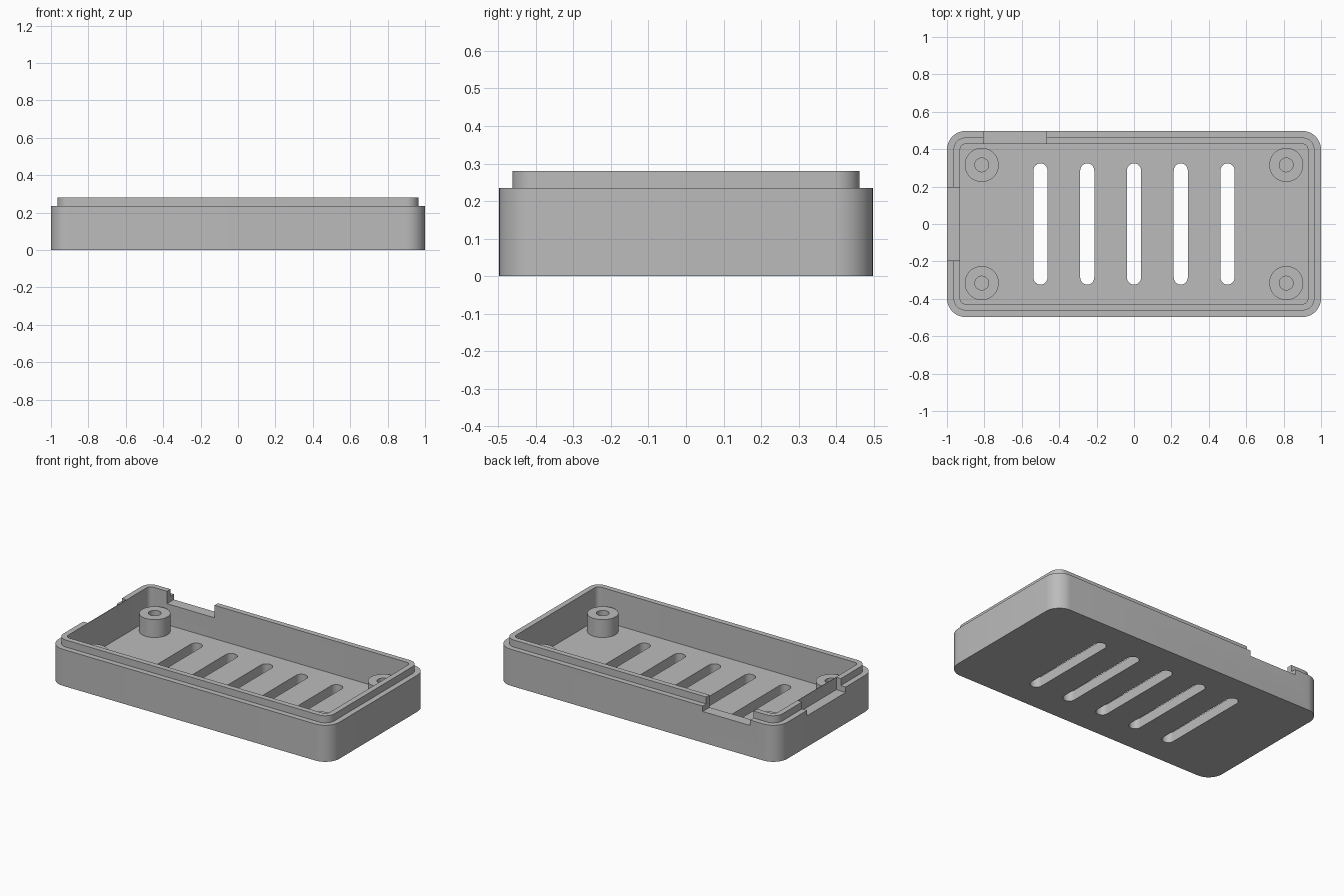
import bpy, bmesh, math

cube = bpy.data.objects.get("Cube")
if cube:
    bpy.data.objects.remove(cube, do_unlink=True)

# Overall sizes
HALF_X, HALF_Y, CORNER = 1.0, 0.4975, 0.1
WALL, LIP = 0.07, 0.035
FLOOR_Z, STEP_Z, TOP_Z = 0.065, 0.235, 0.28
NOTCH_Z = 0.2
POST_Z = 0.18

grey = bpy.data.materials.new("plain grey")
grey.use_nodes = True
colour = (0.5, 0.5, 0.5, 1.0)
grey.diffuse_color = colour
grey.node_tree.nodes["Principled BSDF"].inputs["Base Color"].default_value = colour


def rounded_loop(half_x, half_y, radius, steps=10):
    """Counter-clockwise outline of a rounded rectangle."""
    points = []
    for quarter, (sx, sy) in enumerate([(1, 1), (-1, 1), (-1, -1), (1, -1)]):
        for i in range(steps + 1):
            a = (quarter + i / steps) * math.pi / 2
            points.append((sx * (half_x - radius) + radius * math.cos(a),
                           sy * (half_y - radius) + radius * math.sin(a)))
    return points


def circle_loop(radius, sides=48):
    return [(radius * math.cos(2 * math.pi * i / sides),
             radius * math.sin(2 * math.pi * i / sides)) for i in range(sides)]


def stacked_loops(name, rings, location=(0, 0, 0)):
    """Closed solid skinned through (outline, height) rings, capped at both ends."""
    bm = bmesh.new()
    loops = [[bm.verts.new((x, y, z)) for x, y in outline] for outline, z in rings]
    for low, high in zip(loops, loops[1:]):
        for i in range(len(low)):
            j = (i + 1) % len(low)
            bm.faces.new((low[i], low[j], high[j], high[i]))
    bm.faces.new(list(reversed(loops[0])))
    bm.faces.new(loops[-1])
    bmesh.ops.remove_doubles(bm, verts=bm.verts, dist=0.00001)
    bmesh.ops.recalc_face_normals(bm, faces=bm.faces)
    mesh = bpy.data.meshes.new(name)
    bm.to_mesh(mesh)
    bm.free()
    mesh.materials.append(grey)
    obj = bpy.data.objects.new(name, mesh)
    obj.location = location
    bpy.context.collection.objects.link(obj)
    return obj


def box(name, x0, x1, y0, y1, z0, z1):
    hx, hy = (x1 - x0) / 2, (y1 - y0) / 2
    outline = [(hx, hy), (-hx, hy), (-hx, -hy), (hx, -hy)]
    return stacked_loops(name, [(outline, z0), (outline, z1)],
                         ((x0 + x1) / 2, (y0 + y1) / 2, 0))


def select_only(obj):
    bpy.ops.object.select_all(action='DESELECT')
    obj.select_set(True)
    bpy.context.view_layer.objects.active = obj


def inset_outline(inset):
    return rounded_loop(HALF_X - inset, HALF_Y - inset, CORNER - inset)


# Open tray with a stepped lip
tray = stacked_loops("tray", [
    (inset_outline(0), 0), (inset_outline(0), STEP_Z),
    (inset_outline(LIP), STEP_Z), (inset_outline(LIP), TOP_Z),
    (inset_outline(WALL), TOP_Z), (inset_outline(WALL), FLOOR_Z)])

# Vent slots through the floor
cutters = []
slot = rounded_loop(0.0375, 0.324, 0.0374)
for i in range(5):
    cutters.append(stacked_loops("slot_cutter", [(slot, -0.1), (slot, 0.15)],
                                 ((i - 2) * 0.25, 0, 0)))

# Rear opening, and side recess that leaves a thin inner skin
cutters.append(box("rear_notch_cutter", -0.805, -0.467, 0.4, 0.6, NOTCH_Z, 0.4))
cutters.append(box("side_notch_cutter", -1.1, -HALF_X + WALL - 0.003,
                   -0.196, 0.196, NOTCH_Z, 0.4))

for cutter in cutters:
    cutter.hide_render = True
    select_only(tray)
    mod = tray.modifiers.new("cut", 'BOOLEAN')
    mod.operation = 'DIFFERENCE'
    mod.solver = 'EXACT'
    mod.object = cutter
    bpy.ops.object.modifier_apply(modifier=mod.name)
    bpy.data.objects.remove(cutter, do_unlink=True)

# Screw posts in the four corners
posts = []
for x_name, sx in (("left", 1), ("right", -1)):
    for y_name, sy in (("front", -1), ("back", 1)):
        posts.append(stacked_loops(f"{y_name}_{x_name}_screw_post", [
            (circle_loop(0.091), FLOOR_Z - 0.005), (circle_loop(0.091), POST_Z),
            (circle_loop(0.037), POST_Z), (circle_loop(0.037), FLOOR_Z)],
            (sx * 0.814, sy * 0.316, 0)))

for obj in [tray] + posts:
    select_only(obj)
    bpy.ops.object.shade_smooth_by_angle(angle=math.radians(30))
